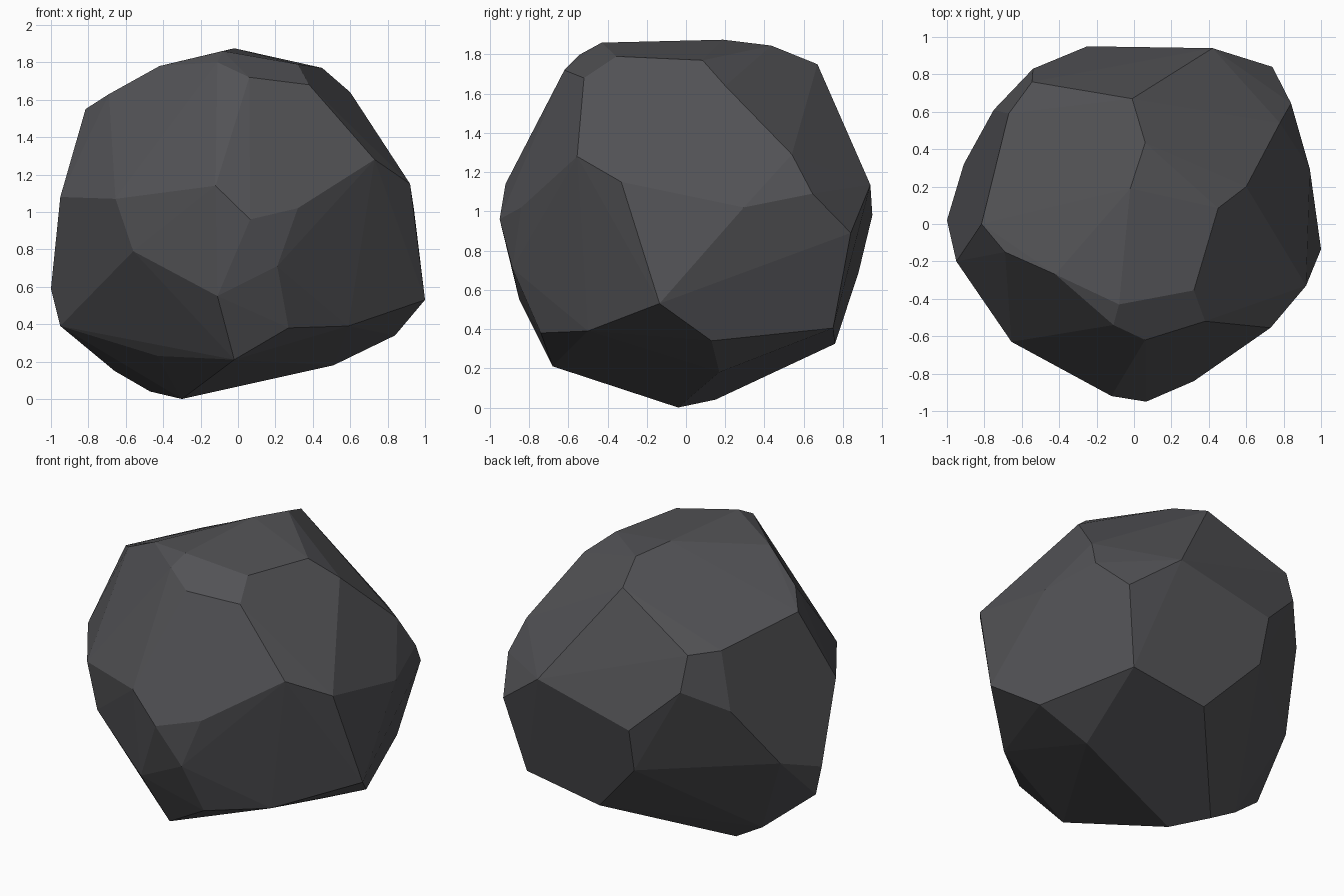
import bpy, bmesh, math

# Corners of the chipped boulder, from crown to base
CORNERS = [
    # crown
    (-.02, .19, 1.875), (-.08, -.43, 1.86), (-.11, -.54, 1.80), (.06, -.62, 1.72),
    (.38, -.52, 1.68), (.32, -.355, 1.79), (.45, .085, 1.77), (.6, .2, 1.64),
    (.06, .435, 1.845), (-.01, .67, 1.75), (-.42, -.27, 1.78), (-.69, -.15, 1.63),
    (-.815, 0, 1.55), (-.545, .76, 1.48), (-.67, .59, 1.48),
    # upper girth
    (.78, .54, 1.29), (.84, .645, 1.09), (.94, .295, 1.02), (.92, -.33, 1.15),
    (.73, -.555, 1.28), (.32, -.84, 1.02), (.065, -.95, .96), (-.12, -.92, 1.14),
    (-.655, -.63, 1.07), (-.95, -.2, 1.08), (-.75, .61, 1.11), (-.54, .83, 1.26),
    (-.25, .95, .98), (.42, .94, 1.135), (.74, .84, .89),
    # lower girth
    (1, -.135, .53), (.21, -.885, .71), (-.11, -.85, .55), (-.56, -.66, .79),
    (-1, .02, .59), (-.91, .32, .70), (-.24, .88, .69),
    # base
    (.27, -.74, .38), (-.02, -.68, .21), (.59, -.5, .39), (-.43, -.31, .23),
    (-.95, .01, .39), (-.47, .15, .04), (-.66, .15, .15), (.095, .76, .325),
    (.63, .75, .405), (.84, .13, .34), (.51, .17, .18), (-.3, -.04, 0),
]

stone = bpy.data.materials.new("dark grey stone")
stone.diffuse_color = (.085, .085, .092, 1)

# Wrap the corners in a skin, then merge nearly flat triangles into facets
bm = bmesh.new()
for co in CORNERS:
    bm.verts.new(co)
hull = bmesh.ops.convex_hull(bm, input=bm.verts)
loose = [v for v in bm.verts if not v.link_faces]
bmesh.ops.delete(bm, geom=loose, context='VERTS')
bmesh.ops.dissolve_limit(bm, angle_limit=math.radians(3), verts=bm.verts, edges=bm.edges)
bmesh.ops.recalc_face_normals(bm, faces=bm.faces)

mesh = bpy.data.meshes.new("boulder")
bm.to_mesh(mesh)
bm.free()
mesh.materials.append(stone)
boulder = bpy.data.objects.new("boulder", mesh)
bpy.context.collection.objects.link(boulder)
